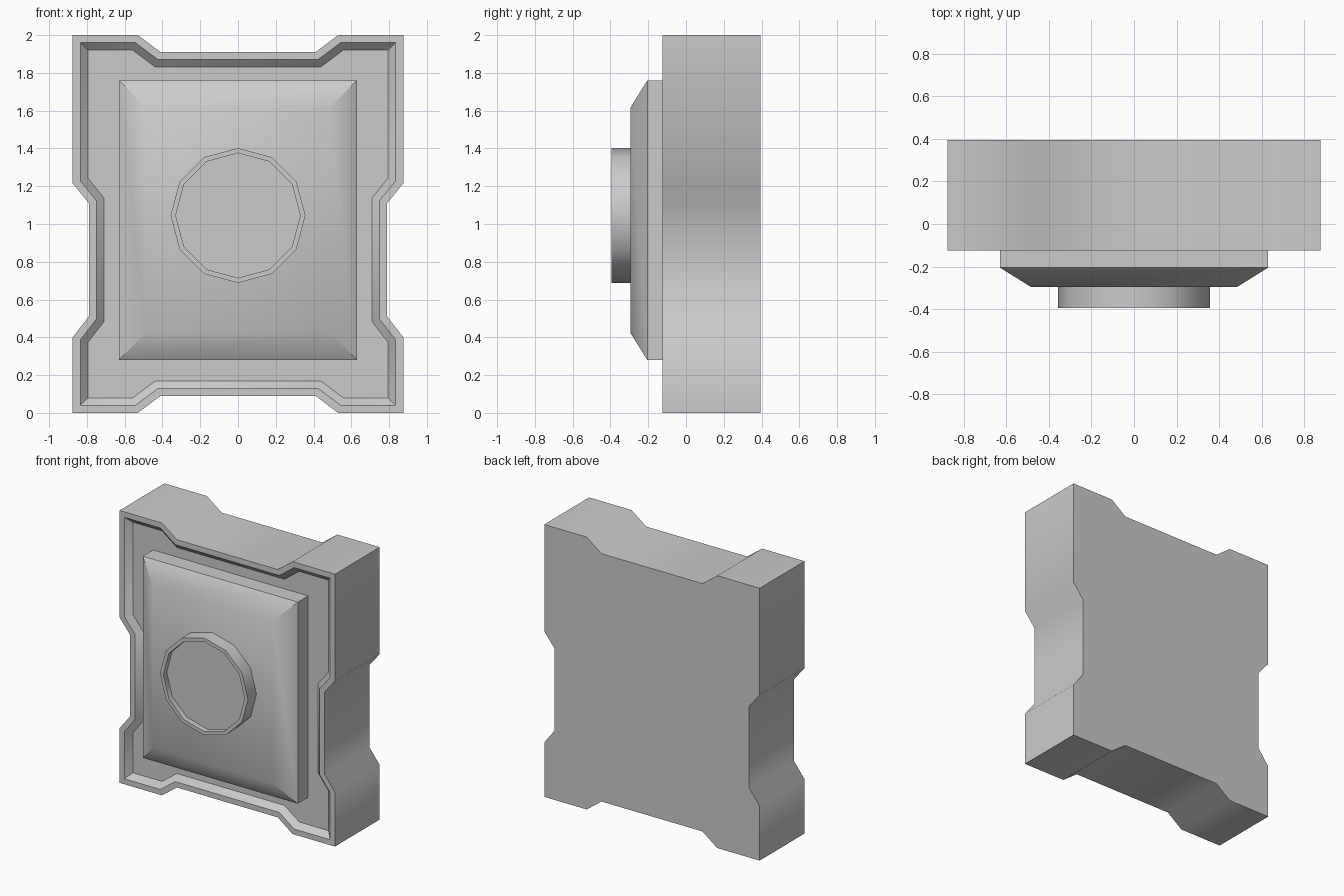
import bpy, bmesh, math

if "Cube" in bpy.data.objects:
    bpy.data.objects.remove(bpy.data.objects["Cube"])


def prism(name, pts, y_front, y_back, insets=()):
    """Extrude an (x, z) outline along y, then inset the front face by (thickness, depth) steps."""
    bm = bmesh.new()
    face = bm.faces.new([bm.verts.new((x, y_back, z)) for x, z in pts])
    out = bmesh.ops.extrude_face_region(bm, geom=[face], use_keep_orig=True)["geom"]
    for v in out:
        if isinstance(v, bmesh.types.BMVert):
            v.co.y = y_front
    front = next(f for f in out if isinstance(f, bmesh.types.BMFace))
    bmesh.ops.recalc_face_normals(bm, faces=bm.faces[:])
    for thickness, depth in insets:
        if thickness:
            bmesh.ops.inset_individual(bm, faces=[front], thickness=thickness,
                                       use_even_offset=True)
        else:  # straight step in or out
            ext = bmesh.ops.extrude_discrete_faces(bm, faces=[front])
            front = ext["faces"][0]
        for v in front.verts:
            v.co.y -= depth
    mesh = bpy.data.meshes.new(name)
    bm.to_mesh(mesh)
    bm.free()
    ob = bpy.data.objects.new(name, mesh)
    bpy.context.collection.objects.link(ob)
    bpy.ops.object.select_all(action='DESELECT')
    ob.select_set(True)
    bpy.context.view_layer.objects.active = ob
    bpy.ops.object.shade_smooth_by_angle(angle=math.radians(40))
    return ob


# Notched block with a raised rim and a shallow recessed panel
right = [(0.41, 0.09), (0.53, 0), (0.875, 0), (0.875, 0.40), (0.79, 0.51),
         (0.79, 1.11), (0.875, 1.215), (0.875, 2), (0.53, 2), (0.41, 1.91)]
outline = right + [(-x, z) for x, z in reversed(right)]
prism("notched_block", outline, -0.125, 0.395, [(0.04, 0), (0.04, -0.04)])

# Raised plate with chamfered front edges
plate = [(-0.63, 0.28), (0.63, 0.28), (0.63, 1.76), (-0.63, 1.76)]
prism("raised_plate", plate, -0.205, -0.07, [(0.145, 0.09)])

# Twelve-sided button with a thin lip around a sunken face
button = [(0.357 * math.cos(i * math.pi / 6), 1.045 + 0.357 * math.sin(i * math.pi / 6))
          for i in range(12)]
prism("round_button", button, -0.395, -0.28, [(0.026, 0), (0, -0.04)])
